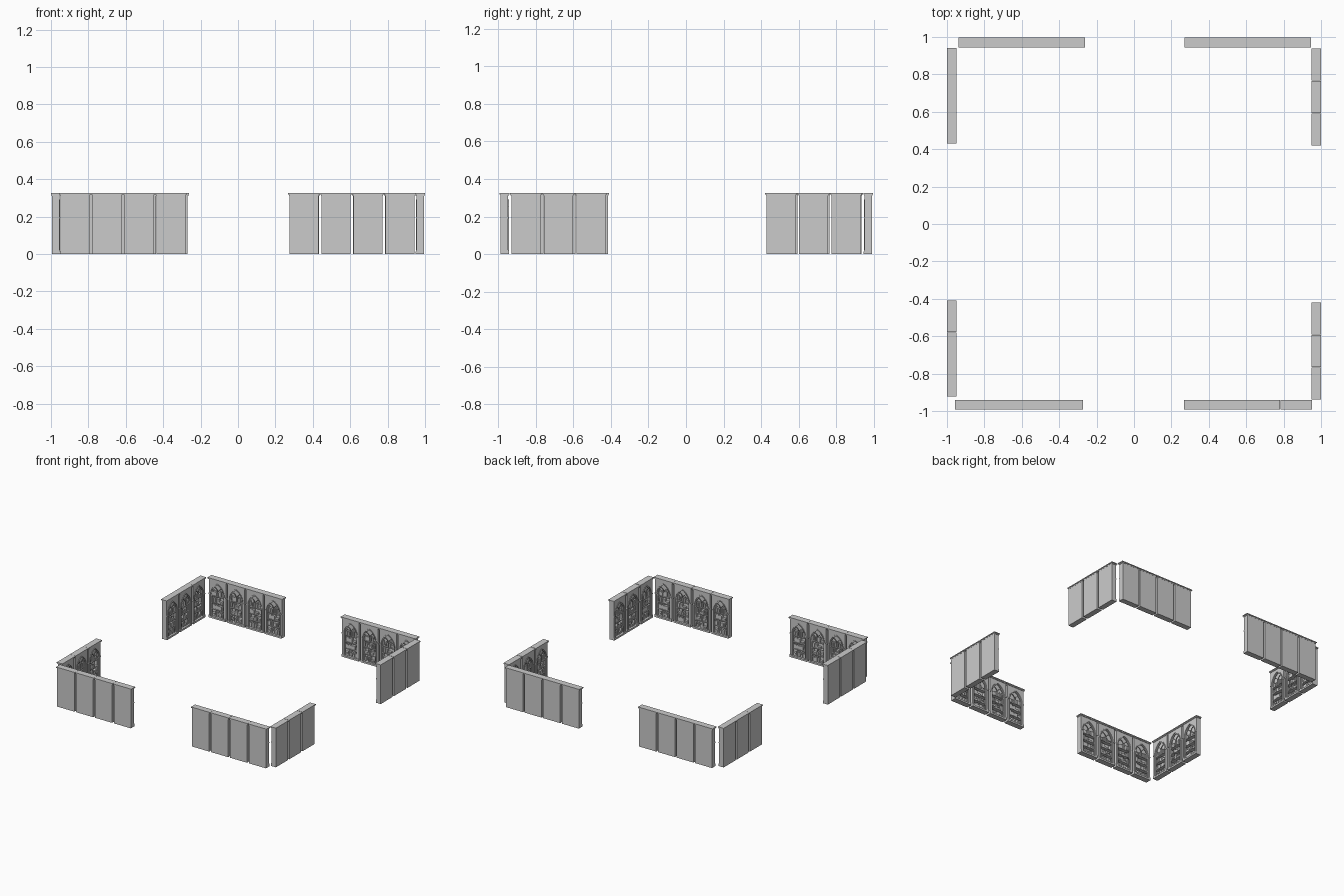
import bpy, bmesh, math, random
from mathutils import Matrix, Vector

if "Cube" in bpy.data.objects:
    bpy.data.objects.remove(bpy.data.objects["Cube"])

random.seed(4)
W, H = 0.155, 0.325          # body width, total height of one bookcase
HALF, SPRING, R = 0.061, 0.195, 0.1   # arch half width, springing height, radius


def box(bm, x0, x1, y0, y1, z0, z1, tilt=0):
    c = Vector(((x0 + x1) / 2, (y0 + y1) / 2, (z0 + z1) / 2))
    m = (Matrix.Translation(c) @ Matrix.Rotation(tilt, 4, 'Y')
         @ Matrix.Diagonal((x1 - x0, y1 - y0, z1 - z0, 1)))
    bmesh.ops.create_cube(bm, size=1, matrix=m)


def prism(bm, pts, y0, y1):
    f = bm.faces.new([bm.verts.new((x, y0, z)) for x, z in pts])
    r = bmesh.ops.extrude_face_region(bm, geom=[f])
    bmesh.ops.translate(bm, vec=(0, y1 - y0, 0),
                        verts=[v for v in r['geom'] if isinstance(v, bmesh.types.BMVert)])


def arch(half, spring, r, cx=0, n=8):
    """Pointed arch from right springing over the apex to the left springing."""
    off = r - half
    a = math.acos(off / r)
    right = [(r * math.cos(a * i / n) - off, r * math.sin(a * i / n)) for i in range(n + 1)]
    left = [(-x, z) for x, z in reversed(right[:-1])]
    return [(cx + x, spring + z) for x, z in right + left]


def ring(bm, half, spring, r, t, foot, y0, y1, cx=0):
    """Arched moulding strip of thickness t standing on height foot."""
    outer = [(cx + half, foot)] + arch(half, spring, r, cx) + [(cx - half, foot)]
    inner = [(cx + half - t, foot)] + arch(half - t, spring, r - t, cx) + [(cx - half + t, foot)]
    prism(bm, outer + inner[::-1], y0, y1)


def mesh(name, bm):
    bmesh.ops.recalc_face_normals(bm, faces=bm.faces)
    me = bpy.data.meshes.new(name)
    bm.to_mesh(me)
    bm.free()
    return me


def make_case():
    bm = bmesh.new()
    w = W / 2
    box(bm, -w, w, 0.015, 0.021, 0, 0.316)                    # back panel
    for s in (-1, 1):
        box(bm, *sorted((s * w, s * (w - 0.008))), -0.014, 0.015, 0, 0.316)
    box(bm, -w, w, -0.024, 0.015, 0, 0.014)                   # plinth
    for z in (0.068, 0.122, 0.176):                           # shelves
        box(bm, -w + 0.008, w - 0.008, -0.013, 0.015, z, z + 0.005)
    return mesh("bookcase_body", bm)


def make_cornice():
    bm = bmesh.new()
    box(bm, -0.0805, 0.0805, -0.023, 0.022, 0.311, 0.318)
    box(bm, -0.085, 0.085, -0.026, 0.026, 0.318, H)
    return mesh("cornice", bm)


def make_front():
    bm = bmesh.new()
    w = W / 2
    # face frame with pointed opening
    pts = [(-w, 0.014), (-w, 0.311), (w, 0.311), (w, 0.014), (HALF, 0.014)]
    prism(bm, pts + arch(HALF, SPRING, R) + [(-HALF, 0.014)], -0.019, -0.013)
    # raised moulding and recessed inner rib
    ring(bm, HALF + 0.004, SPRING, R + 0.004, 0.006, 0.014, -0.023, -0.017)
    ring(bm, HALF - 0.001, SPRING, R - 0.001, 0.007, 0.014, -0.015, -0.009)
    # tracery: two small arches in the head
    for s in (-1, 1):
        ring(bm, 0.027, 0.215, 0.04, 0.004, 0.181, -0.014, -0.009, s * 0.027)
    # capitals and bases on the side posts
    for s in (-1, 1):
        for z in (0.014, SPRING - 0.004):
            box(bm, *sorted((s * 0.058, s * 0.0775)), -0.0235, -0.013, z, z + 0.008)
    return mesh("arched_front", bm)


def make_books():
    bm = bmesh.new()
    for z in (0.014, 0.073, 0.127, 0.181):
        x = -0.062
        while x < 0.052:
            t = random.uniform(0.006, 0.012)
            roll = random.random()
            if roll < 0.12 and x < 0.02:                      # lying stack
                for k in range(random.randint(2, 3)):
                    box(bm, x + 0.002, x + 0.034 - 0.003 * k, random.uniform(-0.009, -0.005), 0.013,
                        z + 0.008 * k, z + 0.0075 + 0.008 * k)
                x += 0.037
                continue
            if roll < 0.22:                                   # gap
                x += t
                continue
            h = random.uniform(0.028, 0.043)
            lean = 0.15 if roll > 0.9 else 0
            box(bm, x, x + t, random.uniform(-0.010, -0.004), 0.014, z, z + h, lean)
            x += t + (0.006 if lean else 0.0006)
    return mesh("books", bm)


parts = [make_case(), make_cornice(), make_front()]
book_sets = [make_books() for _ in range(3)]


def row(name, n, start, end, fixed, axis, rot):
    """Row of n bookcases between start and end along an axis."""
    pitch = (end - start) / n
    for i in range(n):
        p = start + pitch * (i + 0.5)
        loc = (p, fixed, 0) if axis == 'x' else (fixed, p, 0)
        for me in parts + [book_sets[i % 3]]:
            ob = bpy.data.objects.new(f"{name}_{me.name}_{i + 1}", me)
            ob.location = loc
            ob.rotation_euler.z = rot
            bpy.context.collection.objects.link(ob)


Q = math.pi / 2
row("back_left", 4, -0.937, -0.262, 0.970, 'x', 0)
row("back_right", 4, 0.271, 0.947, 0.970, 'x', 0)
row("front_left", 4, -0.957, -0.273, -0.966, 'x', math.pi)
row("front_right", 4, 0.267, 0.953, -0.966, 'x', math.pi)
row("left_front", 3, -0.922, -0.408, -0.974, 'y', Q)
row("left_back", 3, 0.430, 0.941, -0.974, 'y', Q)
row("right_front", 3, -0.939, -0.419, 0.974, 'y', -Q)
row("right_back", 3, 0.419, 0.939, 0.974, 'y', -Q)
